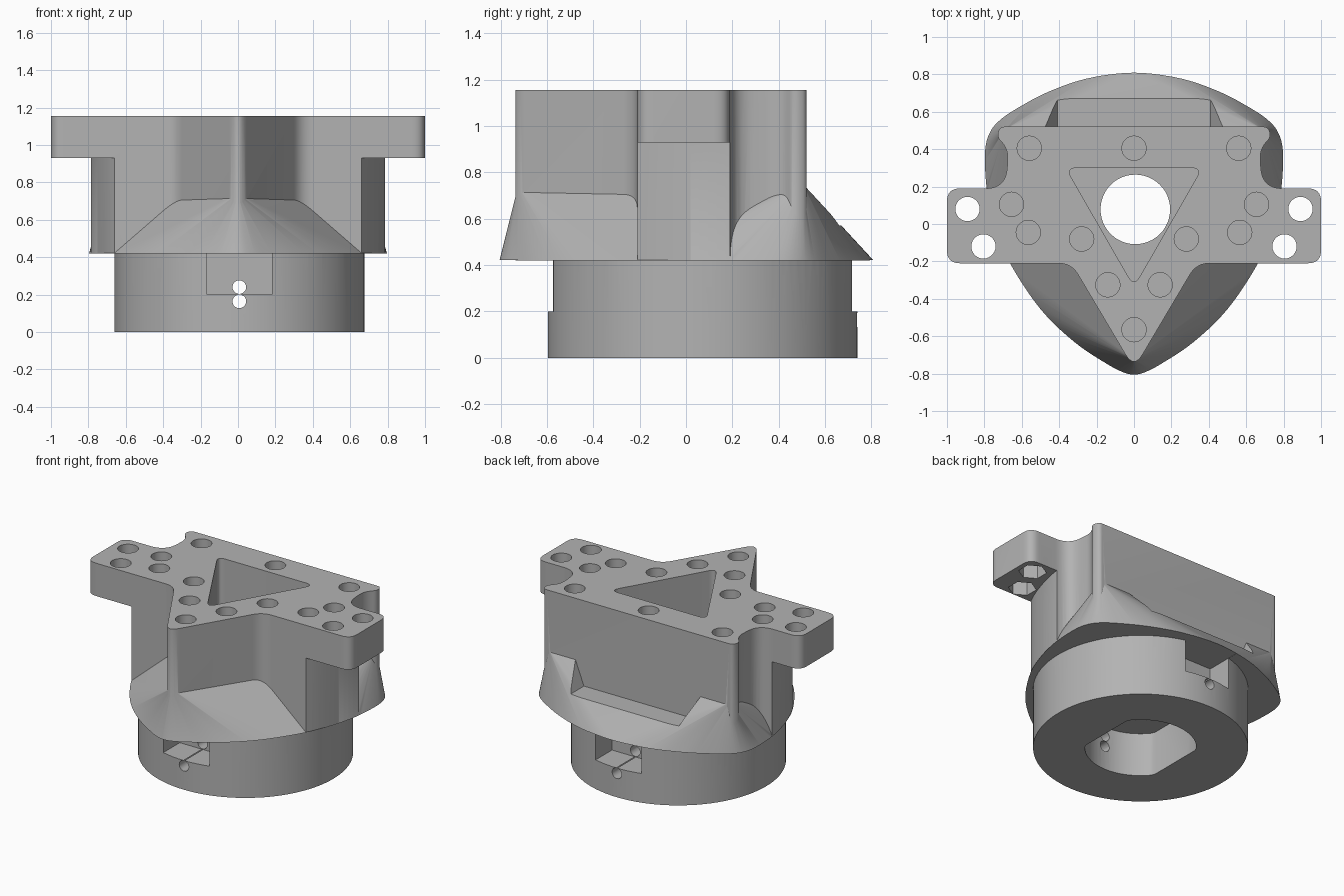
import bpy, bmesh, math
from mathutils import Vector

if "Cube" in bpy.data.objects:
    bpy.data.objects.remove(bpy.data.objects["Cube"])

grey = bpy.data.materials.new("plain grey")
grey.diffuse_color = (0.45, 0.45, 0.45, 1)
grey.use_nodes = True
grey.node_tree.nodes["Principled BSDF"].inputs["Base Color"].default_value = grey.diffuse_color


def add_mesh(name, bm):
    bmesh.ops.recalc_face_normals(bm, faces=bm.faces)
    if bm.calc_volume(signed=True) < 0:
        bmesh.ops.reverse_faces(bm, faces=bm.faces)
    me = bpy.data.meshes.new(name)
    bm.to_mesh(me)
    bm.free()
    me.materials.append(grey)
    ob = bpy.data.objects.new(name, me)
    bpy.context.collection.objects.link(ob)
    return ob


def prism(name, pts, z0, z1, place=lambda x, y, z: (x, y, z)):
    bm = bmesh.new()
    low = [bm.verts.new(place(x, y, z0)) for x, y in pts]
    high = [bm.verts.new(place(x, y, z1)) for x, y in pts]
    bm.faces.new(low[::-1])
    bm.faces.new(high)
    for i in range(len(pts)):
        bm.faces.new((low[i - 1], low[i], high[i], high[i - 1]))
    return add_mesh(name, bm)


def hull(name, pts):
    bm = bmesh.new()
    for p in pts:
        bm.verts.new(p)
    bmesh.ops.convex_hull(bm, input=list(bm.verts))
    bmesh.ops.delete(bm, geom=[v for v in bm.verts if not v.link_faces], context='VERTS')
    return add_mesh(name, bm)


def circle(x, y, r, n=32, turn=0.0):
    return [(x + r * math.cos(math.tau * i / n + turn), y + r * math.sin(math.tau * i / n + turn))
            for i in range(n)]


def box(name, x0, x1, y0, y1, z0, z1):
    return prism(name, [(x0, y0), (x1, y0), (x1, y1), (x0, y1)], z0, z1)


def rounded(corners, steps=8):
    """Polygon of (x, y, cut) corners, each rounded by a quadratic curve."""
    out = []
    for i, (x, y, cut) in enumerate(corners):
        p = Vector((x, y))
        a = Vector(corners[i - 1][:2])
        b = Vector(corners[(i + 1) % len(corners)][:2])
        s, e = p + (a - p).normalized() * cut, p + (b - p).normalized() * cut
        for k in range(steps + 1):
            t = k / steps
            out.append(tuple(s * (1 - t) ** 2 + p * 2 * t * (1 - t) + e * t * t))
    return out


def smooth_loop(pts, steps=5):
    """Closed Catmull-Rom curve."""
    n, out = len(pts), []
    for i in range(n):
        a, b, c, d = (Vector(pts[(i + k) % n]) for k in (-1, 0, 1, 2))
        for k in range(steps):
            t = k / steps
            out.append(tuple(0.5 * (2 * b + (c - a) * t + (2 * a - 5 * b + 4 * c - d) * t * t
                                    + (3 * b - a - 3 * c + d) * t ** 3)))
    return out


def mirrored(half):
    """Right half from front to back, closed over x = 0."""
    return half + [(-p[0],) + tuple(p[1:]) for p in reversed(half) if p[0] > 0]


def volume(me):
    bm = bmesh.new()
    bm.from_mesh(me)
    v = bm.calc_volume(signed=True)
    bm.free()
    return v


def combine(target, tool, op):
    """Boolean that tries the next solver when the resulting volume is implausible."""
    a, b = volume(target.data), volume(tool.data)
    low, high = (max(a, b), a + b) if op == 'UNION' else (max(a - b, 0), a)
    m = target.modifiers.new("bool", 'BOOLEAN')
    m.operation, m.object = op, tool
    for solver in ('MANIFOLD', 'EXACT', 'FLOAT'):
        m.solver = solver
        bpy.context.view_layer.update()
        me = bpy.data.meshes.new_from_object(target.evaluated_get(bpy.context.evaluated_depsgraph_get()))
        v = volume(me)
        changed = len(me.vertices) != len(target.data.vertices) or abs(v - a) > 1e-6
        if changed and v > .0001 and low * .999 <= v <= high * 1.001:
            target.modifiers.clear()
            target.data = me
            break
    else:
        print("boolean failed:", target.name, tool.name, a, b)
        target.modifiers.clear()
    bpy.data.objects.remove(tool)


CX, CY = 0.007, 0.072

# Outlines of the flange and of the star-shaped head
flange = smooth_loop(mirrored([
    (0, -.805), (.06, -.792), (.15, -.745), (.32, -.63), (.5, -.455), (.66, -.215), (.74, -.02),
    (.785, .17), (.797, .37), (.775, .48), (.715, .557), (.6, .633), (.45, .71), (.25, .778), (0, .81)]))
head = rounded(mirrored([
    (0, -.775, .09), (.335, -.21, .07), (1, -.21, .07), (1, .19, .07),
    (.685, .19, .11), (.672, .4, .055), (.735, .468, .03), (.715, .52, .022)]))

# Head: full-height star, trimmed to the flange outline below the arms
body = prism("mount_body", head, .421, 1.155)
trim = box("trim", -1.5, 1.5, -1.5, 1.5, .2, .93)
combine(trim, prism("keep", [(x * .998, y * .998) for x, y in flange], 0, 1.3), 'DIFFERENCE')
combine(body, trim, 'DIFFERENCE')

# Skirt: hull from the flange outline up to a triangle inside the head
skirt = hull("skirt", [(x, y, .42) for x, y in flange]
             + [(0, -.725, .74), (.69, .505, .75), (-.69, .505, .75)])

# Ledge cut into the back of the skirt, with sloping ends
combine(skirt, prism("ledge", [(-.41, .57), (.41, .57), (.52, .85), (-.52, .85)], .51, 1,
                     lambda x, z, y: (x, y, z)), 'DIFFERENCE')
combine(body, skirt, 'UNION')

# Round collar under the flange
combine(body, prism("collar", circle(CX, CY, .668, 96), 0, .44), 'UNION')

# Collar pockets front and back
for y0, y1 in ((-.9, -.395), (.54, .9)):
    combine(body, box("pocket", -.165, .183, y0, y1, .2, .421), 'DIFFERENCE')

# Bore with two flats, then the round passage and the triangular well
combine(body, hull("bore", [(max(CX - .28, min(CX + .28, x)), y, z)
                            for x, y in circle(CX, CY, .347, 64) for z in (-.1, .3)]), 'DIFFERENCE')
combine(body, prism("passage", circle(CX, .078, .186, 48), .2, .8), 'DIFFERENCE')
well = rounded([(0, -.335, .06), (.365, .3, .06), (-.365, .3, .06)])
combine(body, prism("well", well, .46, 1.3), 'DIFFERENCE')

# Pin holes running front to back through the collar
for z in (.24, .164):
    combine(body, prism("pin", circle(CX, z, .0365, 20), -1, 1, lambda x, z, y: (x, y, z)), 'DIFFERENCE')

# Blind bolt holes in the top face
for x, y in [(0, .405), (.56, .405), (.655, .105), (.565, -.045), (.28, -.08), (.14, -.325), (0, -.565)]:
    for s in ((1, -1) if x else (1,)):
        combine(body, prism("bolt", circle(s * x, y, .065, 28), .9, 1.3), 'DIFFERENCE')

# Through holes in the arms, with hexagonal nut seats underneath
for x, y in [(.89, .08), (.805, -.12)]:
    for s in (1, -1):
        combine(body, prism("through", circle(s * x, y, .065, 28), .85, 1.3), 'DIFFERENCE')
        combine(body, prism("nut", circle(s * x, y, .088, 6, math.pi / 6), .85, 1.02), 'DIFFERENCE')

# Smooth shading with crisp edges
bpy.ops.object.select_all(action='DESELECT')
body.select_set(True)
bpy.context.view_layer.objects.active = body
bpy.ops.object.shade_smooth_by_angle(angle=math.radians(30))
